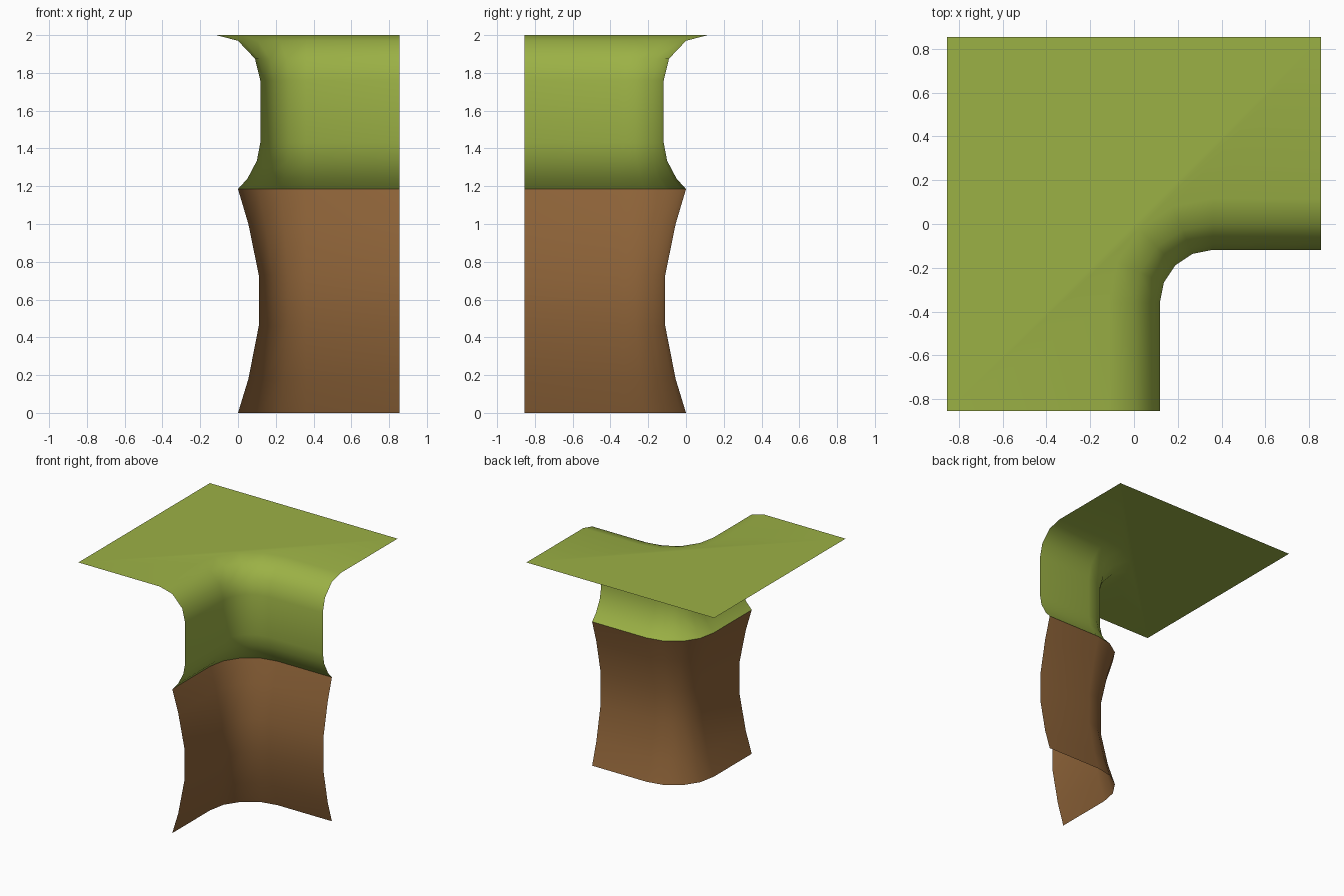
import bpy, bmesh, math

if "Cube" in bpy.data.objects:
    bpy.data.objects.remove(bpy.data.objects["Cube"])

H = 0.855   # half width of the tile
C = 0.36    # centre of the rounded inner corner


def ring(d, z):
    """Path along both walls, pushed outward by d, with a 4-segment corner."""
    r = C - d
    pts = [(d, -H, z)]
    for k in range(5):
        a = math.radians(22.5 * k)
        pts.append((C - r * math.cos(a), -C + r * math.sin(a), z))
    pts.append((H, -d, z))
    return pts


def sweep(name, profile, color, cap=False):
    bm = bmesh.new()
    rows = [[bm.verts.new(p) for p in ring(d, z)] for d, z in profile]
    for lo, hi in zip(rows, rows[1:]):
        for i in range(len(lo) - 1):
            bm.faces.new((lo[i], lo[i + 1], hi[i + 1], hi[i]))
    if cap:  # flat ground reaching the outer tile edges
        corners = [bm.verts.new(p) for p in ((H, H, 2), (-H, H, 2), (-H, -H, 2))]
        bm.faces.new(rows[-1] + corners)
    for f in bm.faces:
        f.smooth = True
    me = bpy.data.meshes.new(name)
    bm.to_mesh(me)
    bm.free()
    ob = bpy.data.objects.new(name, me)
    bpy.context.collection.objects.link(ob)
    mat = bpy.data.materials.new(name + "_color")
    mat.diffuse_color = color
    mat.use_nodes = True
    mat.node_tree.nodes["Principled BSDF"].inputs["Base Color"].default_value = mat.diffuse_color
    me.materials.append(mat)
    return ob


# Brown earth wall
sweep("dirt_wall",
      [(0, 0), (0.055, 0.18), (0.11, 0.46), (0.11, 0.73), (0.055, 1.0), (0, 1.185)],
      (0.27, 0.125, 0.04, 1))

# Grass overhang with the flat top
sweep("grass_top",
      [(0, 1.185), (0.05, 1.24), (0.10, 1.335), (0.118, 1.43), (0.118, 1.76),
       (0.09, 1.875), (0, 1.97), (-0.115, 2.0)],
      (0.33, 0.44, 0.06, 1), cap=True)
